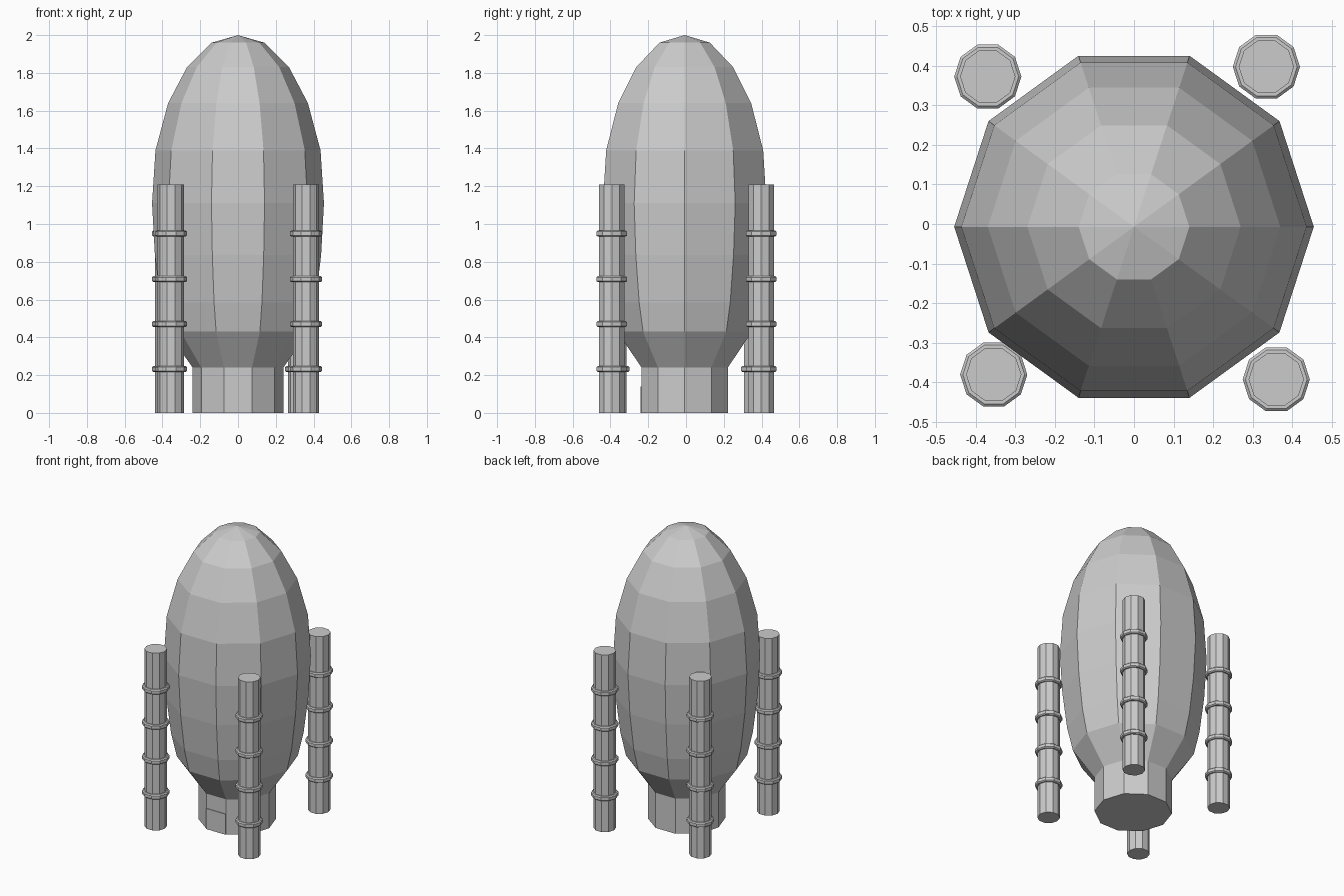
import bpy, bmesh
from math import cos, sin, pi

if "Cube" in bpy.data.objects:
    bpy.data.objects.remove(bpy.data.objects["Cube"])

SIDES = 10


def lathe(name, profile, x=0, y=0, z=0, closed=False):
    """Revolve (radius, height) points into a flat-faced ten-sided solid."""
    bm = bmesh.new()
    rings = []
    for r, h in profile:
        if r == 0:
            rings.append([bm.verts.new((0, 0, h))] * SIDES)
        else:
            rings.append([bm.verts.new((r * cos(2 * pi * i / SIDES),
                                        r * sin(2 * pi * i / SIDES), h))
                          for i in range(SIDES)])
    pairs = list(zip(rings, rings[1:]))
    if closed:
        pairs.append((rings[-1], rings[0]))
    for a, b in pairs:
        for i in range(SIDES):
            j = (i + 1) % SIDES
            bm.faces.new(list(dict.fromkeys((a[i], a[j], b[j], b[i]))))
    if not closed:
        for ring, (r, h) in ((rings[0], profile[0]), (rings[-1], profile[-1])):
            if r > 0:
                bm.faces.new(ring)
    bmesh.ops.recalc_face_normals(bm, faces=bm.faces[:])
    mesh = bpy.data.meshes.new(name)
    bm.to_mesh(mesh)
    bm.free()
    obj = bpy.data.objects.new(name, mesh)
    obj.location = (x, y, z)
    bpy.context.collection.objects.link(obj)
    return obj


# Egg-shaped hull with its narrow base
CENTRE_Y = -0.007
lathe("rocket_hull", [(0.24, 0), (0.24, 0.24), (0.375, 0.43), (0.41, 0.585),
                      (0.44, 0.835), (0.455, 1.11), (0.437, 1.39),
                      (0.37, 1.64), (0.27, 1.83), (0.14, 1.96), (0, 2.0)],
      y=CENTRE_Y)

# Thin hatch on the front of the base
bpy.ops.mesh.primitive_cube_add(size=1, location=(0, CENTRE_Y - 0.226, 0.07))
hatch = bpy.context.object
hatch.name = "base_hatch"
hatch.scale = (0.146, 0.014, 0.14)

# Four upright boosters, each with four raised bands
boosters = {"back_left": (-0.37, 0.373), "back_right": (0.335, 0.398),
            "front_left": (-0.355, -0.381), "front_right": (0.36, -0.393)}
band = [(0.067, -0.016), (0.078, -0.016), (0.085, -0.010),
        (0.085, 0.010), (0.078, 0.016), (0.067, 0.016)]
for side, (x, y) in boosters.items():
    lathe(f"booster_{side}", [(0.07, 0), (0.07, 1.21)], x, y)
    for n, z in enumerate((0.232, 0.471, 0.708, 0.949)):
        lathe(f"booster_band_{side}_{n + 1}", band, x, y, z, closed=True)
